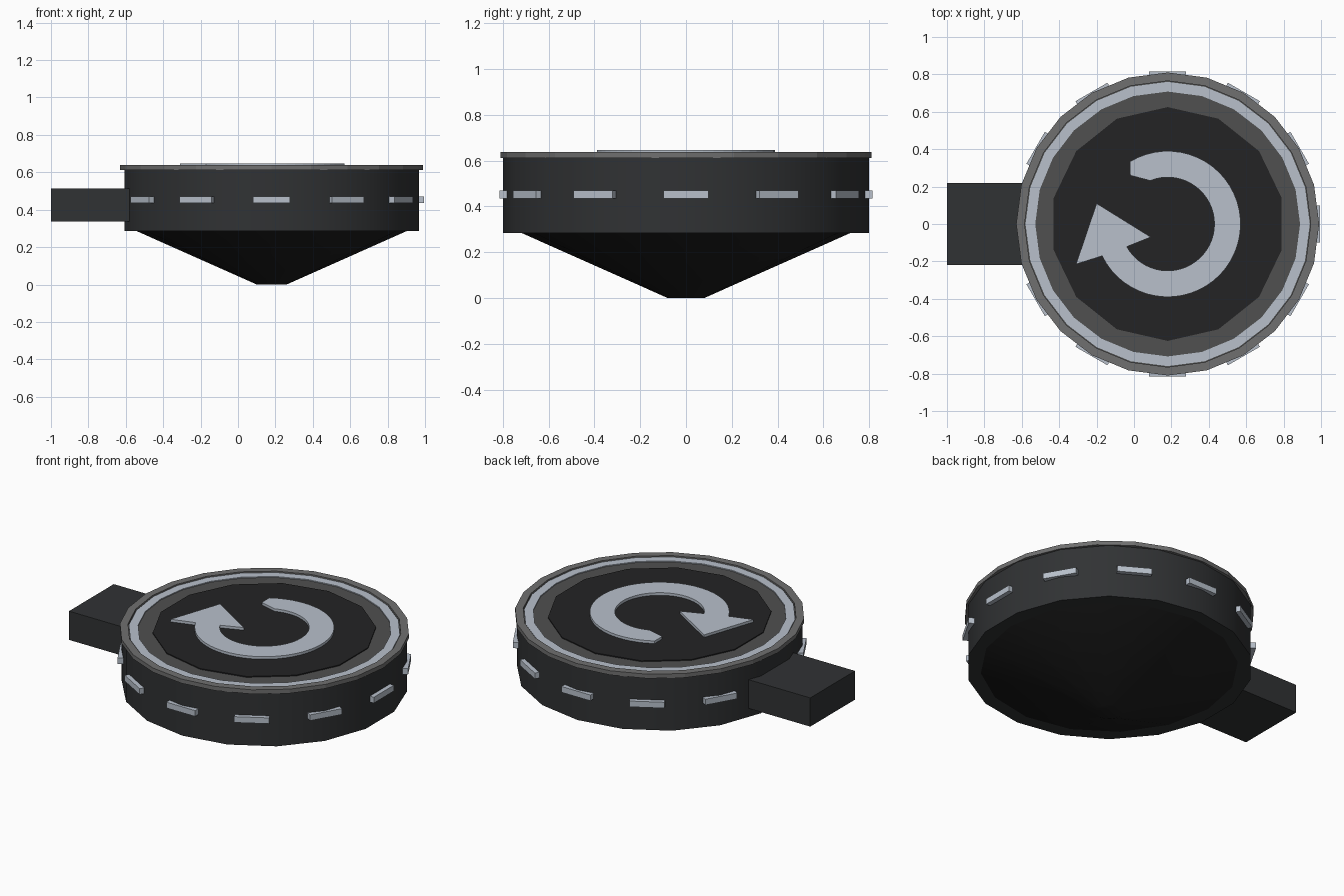
import bpy, bmesh
from math import sin, cos, pi, radians
from mathutils import Matrix

if "Cube" in bpy.data.objects:
    bpy.data.objects.remove(bpy.data.objects["Cube"])

CX = 0.18  # axis of the round housing


def material(name, rgb):
    m = bpy.data.materials.new(name)
    m.diffuse_color = (*rgb, 1)
    m.use_nodes = True
    m.node_tree.nodes["Principled BSDF"].inputs["Base Color"].default_value = m.diffuse_color
    return m


body_mat = material("charcoal", (0.03, 0.032, 0.034))
black_mat = material("black", (0.017, 0.017, 0.018))
cone_mat = material("underside", (0.013, 0.013, 0.013))
rim_mat = material("rim_grey", (0.16, 0.16, 0.16))
mid_mat = material("mid_grey", (0.08, 0.08, 0.08))
pale_mat = material("pale_blue_grey", (0.48, 0.53, 0.6))


def add_mesh(name, verts, faces, mat, smooth=False):
    mesh = bpy.data.meshes.new(name)
    mesh.from_pydata(verts, [], faces)
    bm = bmesh.new()
    bm.from_mesh(mesh)
    bmesh.ops.recalc_face_normals(bm, faces=bm.faces)
    bm.to_mesh(mesh)
    bm.free()
    mesh.materials.append(mat)
    ob = bpy.data.objects.new(name, mesh)
    bpy.context.collection.objects.link(ob)
    if smooth:
        bpy.ops.object.select_all(action='DESELECT')
        ob.select_set(True)
        bpy.context.view_layer.objects.active = ob
        bpy.ops.object.shade_smooth_by_angle(angle=radians(30))
    return ob


def lathe(name, profile, n, mat, closed=False, smooth=False):
    """Spin (radius, z) points; closed gives a ring, open gets end caps."""
    verts = [(CX + r * cos(pi / 2 + 2 * pi * i / n), r * sin(pi / 2 + 2 * pi * i / n), z)
             for r, z in profile for i in range(n)]
    k = len(profile)
    faces = []
    for j in range(k if closed else k - 1):
        a, b = j * n, (j + 1) % k * n
        faces += [(a + i, a + (i + 1) % n, b + (i + 1) % n, b + i) for i in range(n)]
    if not closed:
        faces += [tuple(range(n)), tuple(range((k - 1) * n, k * n))]
    return add_mesh(name, verts, faces, mat, smooth)


def ring(name, r_in, r_out, z0, z1, n, mat):
    return lathe(name, [(r_in, z0), (r_out, z0), (r_out, z1), (r_in, z1)], n, mat, closed=True)


def box(name, size, matrix, mat):
    bm = bmesh.new()
    bmesh.ops.create_cube(bm, size=1, matrix=matrix @ Matrix.Diagonal((*size, 1)))
    mesh = bpy.data.meshes.new(name)
    bm.to_mesh(mesh)
    bm.free()
    mesh.materials.append(mat)
    ob = bpy.data.objects.new(name, mesh)
    bpy.context.collection.objects.link(ob)
    return ob


# Housing and tapered underside
lathe("housing", [(0.80, 0.285), (0.80, 0.618)], 18, body_mat, smooth=True)
lathe("underside_cone", [(0.08, 0.0), (0.725, 0.287)], 16, cone_mat, smooth=True)

# Concentric top plates
ring("outer_rim", 0.765, 0.81, 0.612, 0.638, 24, rim_mat)
lathe("top_plate", [(0.77, 0.61), (0.77, 0.626)], 24, mid_mat)
ring("pale_ring", 0.708, 0.76, 0.615, 0.632, 24, pale_mat)
lathe("centre_disc", [(0.625, 0.615), (0.625, 0.632)], 14, black_mat)

# Side arm
box("side_arm", (0.44, 0.436, 0.177), Matrix.Translation((-0.78, 0, 0.426)), body_mat)

# Marker lights around the housing (none where the arm joins)
for i in range(12):
    if i == 6:
        continue
    m = (Matrix.Translation((CX, 0, 0.453)) @ Matrix.Rotation(i * pi / 6, 4, 'Z')
         @ Matrix.Translation((0.795, 0, 0)))
    box(f"marker_light_{i}", (0.04, 0.197, 0.036), m, pale_mat)

# Raised circular arrow on the disc
N = 40


def arc(r, a0, a1):
    return [(CX + r * cos(radians(a0 + (a1 - a0) * i / N)),
             r * sin(radians(a0 + (a1 - a0) * i / N))) for i in range(N + 1)]


outline = (arc(0.39, 121, -154) + [(-0.31, -0.215), (-0.20, 0.11), (0.09, -0.07)]
           + arc(0.25, -151, 112) + [(-0.02, 0.26)])
k = len(outline)
arrow_verts = [(x, y, z) for z in (0.628, 0.648) for x, y in outline]
arrow_faces = [tuple(range(k)), tuple(range(k, 2 * k))]
arrow_faces += [(i, (i + 1) % k, k + (i + 1) % k, k + i) for i in range(k)]
add_mesh("circular_arrow", arrow_verts, arrow_faces, pale_mat)
